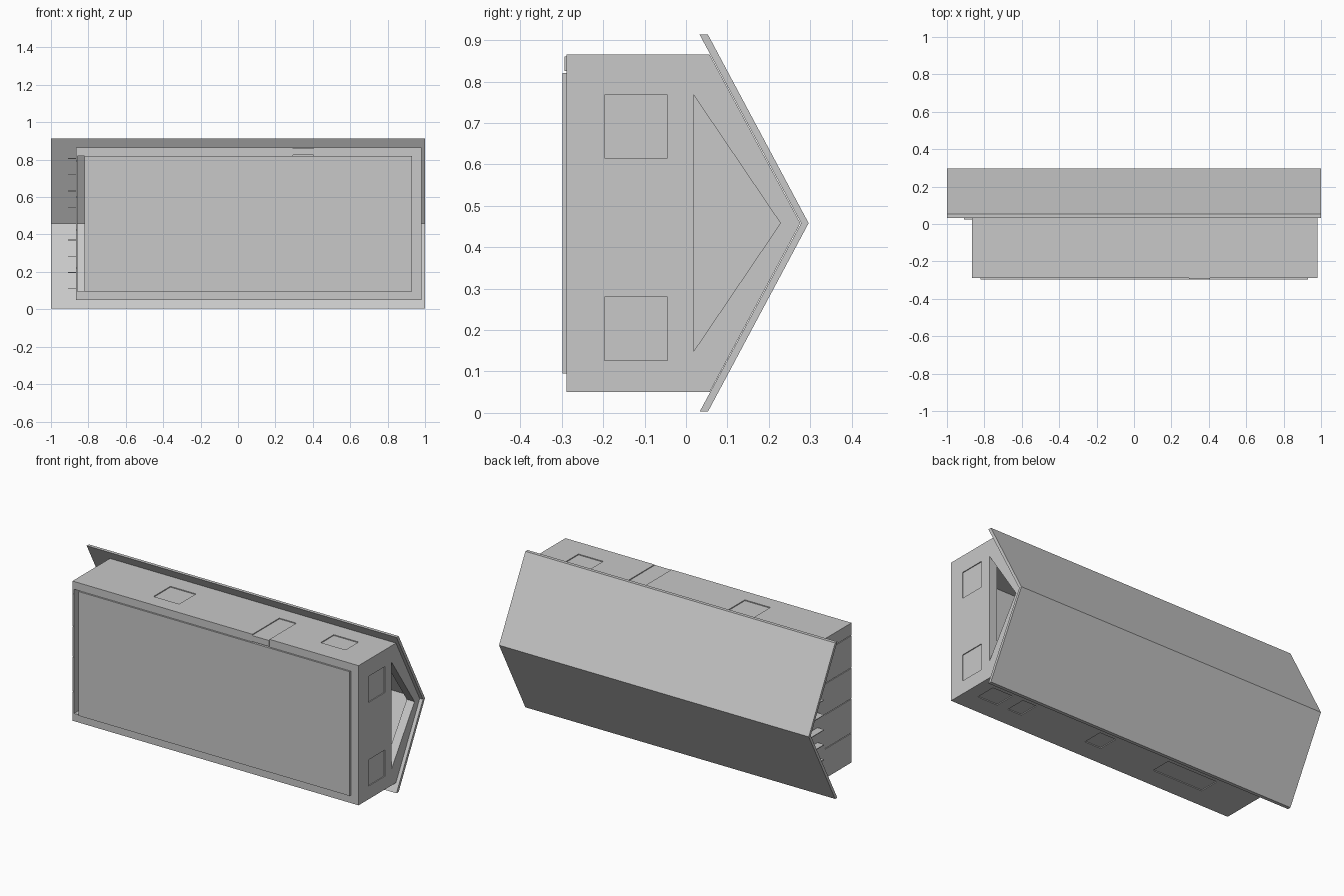
import bpy, bmesh

default = bpy.data.objects.get("Cube")
if default:
    bpy.data.objects.remove(default, do_unlink=True)

grey = bpy.data.materials.new("light grey")
grey.use_nodes = True
COLOUR = (0.58, 0.58, 0.58, 1)
grey.diffuse_color = COLOUR
grey.node_tree.nodes["Principled BSDF"].inputs["Base Color"].default_value = COLOUR


def prism(name, profile, x0, x1):
    """Extrude a (y, z) profile along x."""
    bm = bmesh.new()
    face = bm.faces.new([bm.verts.new((x0, y, z)) for y, z in profile])
    new = bmesh.ops.extrude_face_region(bm, geom=[face])["geom"]
    bmesh.ops.translate(bm, vec=(x1 - x0, 0, 0),
                        verts=[v for v in new if isinstance(v, bmesh.types.BMVert)])
    bmesh.ops.recalc_face_normals(bm, faces=bm.faces)
    mesh = bpy.data.meshes.new(name)
    bm.to_mesh(mesh)
    bm.free()
    mesh.materials.append(grey)
    obj = bpy.data.objects.new(name, mesh)
    bpy.context.collection.objects.link(obj)
    return obj


def box(name, x, y, z):
    return prism(name, [(y[0], z[0]), (y[1], z[0]), (y[1], z[1]), (y[0], z[1])], *x)


def cut(target, cutter):
    """Subtract the cutter from the target and discard it."""
    cutter.hide_render = True
    mod = target.modifiers.new("cut", "BOOLEAN")
    mod.operation = "DIFFERENCE"
    mod.solver = "EXACT"
    mod.object = cutter
    bpy.context.view_layer.objects.active = target
    bpy.ops.object.modifier_apply(modifier=mod.name)
    bpy.data.objects.remove(cutter, do_unlink=True)


MID = 0.458
LOW, HIGH = 0.05, 0.865
LEFT, RIGHT = -0.867, 0.98
FRONT = -0.288
DEPTH = 0.005

# Hollow walls with gable ends
walls = prism("walls", [(FRONT, LOW), (0.057, LOW), (0.276, MID),
                        (0.057, HIGH), (FRONT, HIGH)], LEFT, RIGHT)
cut(walls, box("interior", (LEFT + 0.01, 0.93), (-0.4, 0.4), (0.095, 0.82)))

# Triangular opening in the gable
cut(walls, prism("gable_opening", [(0.018, 0.148), (0.228, MID), (0.018, 0.768)], 0.9, 1.1))

# Shallow window recesses on the upper wall
for x, y in (((-0.405, -0.24), (-0.2, -0.045)), ((0.65, 0.81), (-0.165, -0.045))):
    cut(walls, box("recess", x, y, (HIGH - DEPTH, 1)))

# Shallow window recesses on the lower wall
for x in ((0.77, 0.9), (0.61, 0.7), (0.08, 0.185), (-0.595, -0.27)):
    cut(walls, box("recess", x, (-0.17, -0.05), (-0.1, LOW + DEPTH)))

# Pair of window recesses on the gable wall
for z in ((0.615, 0.767), (0.127, 0.28)):
    cut(walls, box("recess", (RIGHT - DEPTH, 1.1), (-0.197, -0.045), z))

# Panel grooves on the thin end wall
for z in (0.22, 0.42, 0.6, 0.79):
    cut(walls, box("groove", (-1, LEFT + DEPTH), (-0.4, -0.045), (z, z + 0.004)))

# Doorway and door
cut(walls, box("doorway", (0.295, 0.405), (-0.4, -0.04), (0.8, 1)))
box("door", (0.295, 0.405), (-0.293, -0.04), (0.825, HIGH - DEPTH))

# Base panel
box("base_panel", (-0.82, 0.93), (-0.298, -0.282), (0.095, 0.82))

# Two mirrored roof slabs
for name, side in (("upper_roof", 1), ("lower_roof", -1)):
    prism(name, [(0.278, MID), (0.296, MID),
                 (0.053, MID + side * 0.455), (0.033, MID + side * 0.455)], -1, 1)

# Thin slats under the roof overhang
for i in range(-4, 5):
    z = MID + i * 0.087
    back = 0.272 - abs(z - MID) * 0.54
    box("gable_slat", (-0.91, LEFT), (0.025, back), (z - 0.002, z + 0.002))
